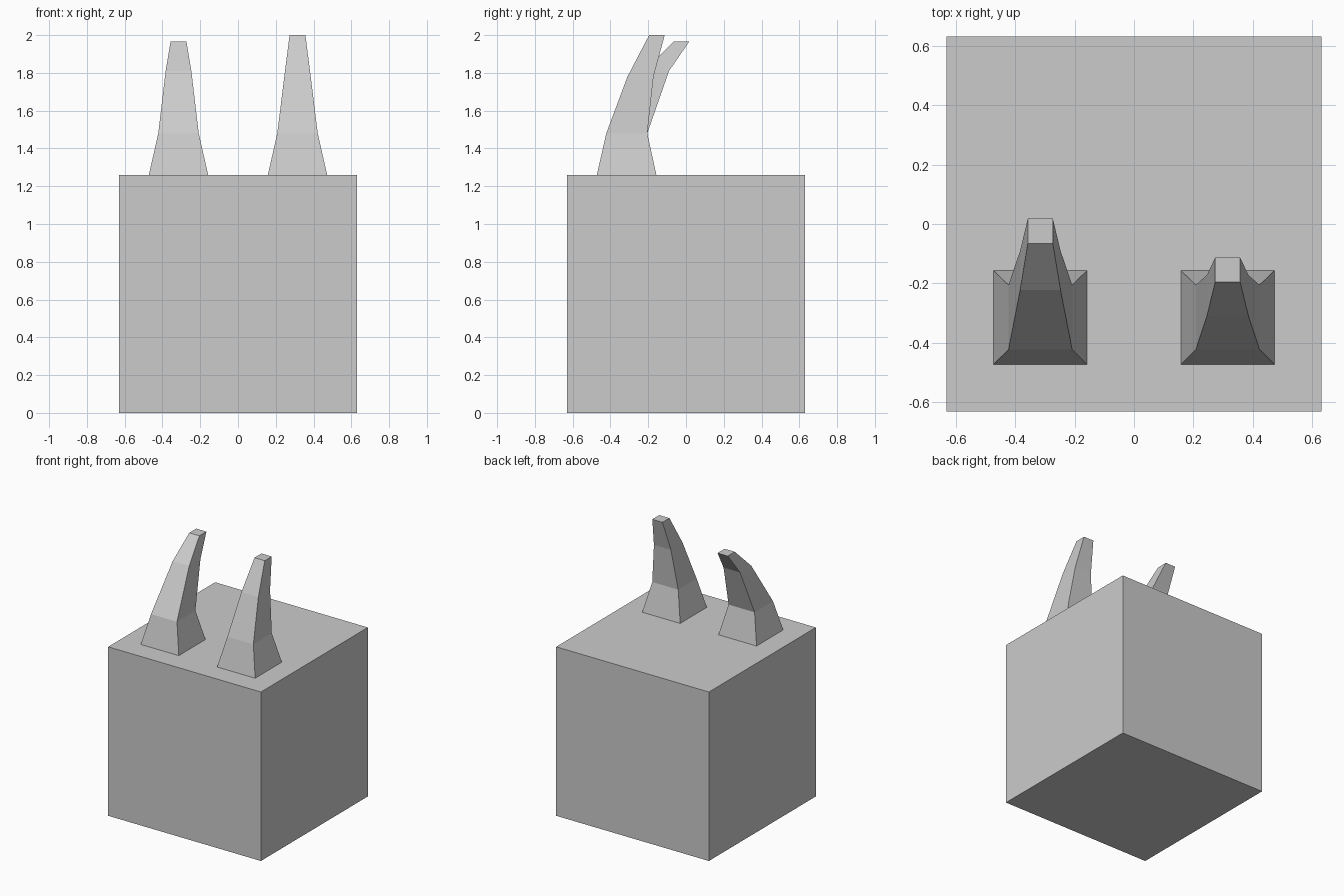
import bpy, bmesh

if "Cube" in bpy.data.objects:
    bpy.data.objects.remove(bpy.data.objects["Cube"])


def make_object(name, bm):
    bmesh.ops.recalc_face_normals(bm, faces=bm.faces)
    mesh = bpy.data.meshes.new(name)
    bm.to_mesh(mesh)
    bm.free()
    obj = bpy.data.objects.new(name, mesh)
    bpy.context.collection.objects.link(obj)
    return obj


def horn(name, x, sections):
    """Loft square sections given as (half width, front y, back y, z)."""
    bm = bmesh.new()
    rings = [[bm.verts.new(p) for p in ((x - w, f, z), (x + w, f, z),
                                        (x + w, b, z), (x - w, b, z))]
             for w, f, b, z in sections]
    for low, high in zip(rings, rings[1:]):
        for i in range(4):
            j = (i + 1) % 4
            bm.faces.new((low[i], low[j], high[j], high[i]))
    bm.faces.new(rings[-1])
    # The open foot rests on the block; orient faces from the tip
    obj = make_object(name, bm)
    return obj


# Cube body
bm = bmesh.new()
bmesh.ops.create_cube(bm, size=1.26)
bmesh.ops.translate(bm, verts=bm.verts, vec=(0, 0, 0.63))
make_object("block_body", bm)

# Both horns share the lower sections, then bend by different amounts
foot = [(0.157, -0.472, -0.157, 1.26), (0.107, -0.422, -0.205, 1.48)]
horn("left_horn", -0.315, foot + [(0.068, -0.222, -0.09, 1.81),
                                  (0.042, -0.065, 0.018, 1.967)])
horn("right_horn", 0.315, foot + [(0.07, -0.31, -0.172, 1.78),
                                  (0.042, -0.195, -0.113, 2.0)])
